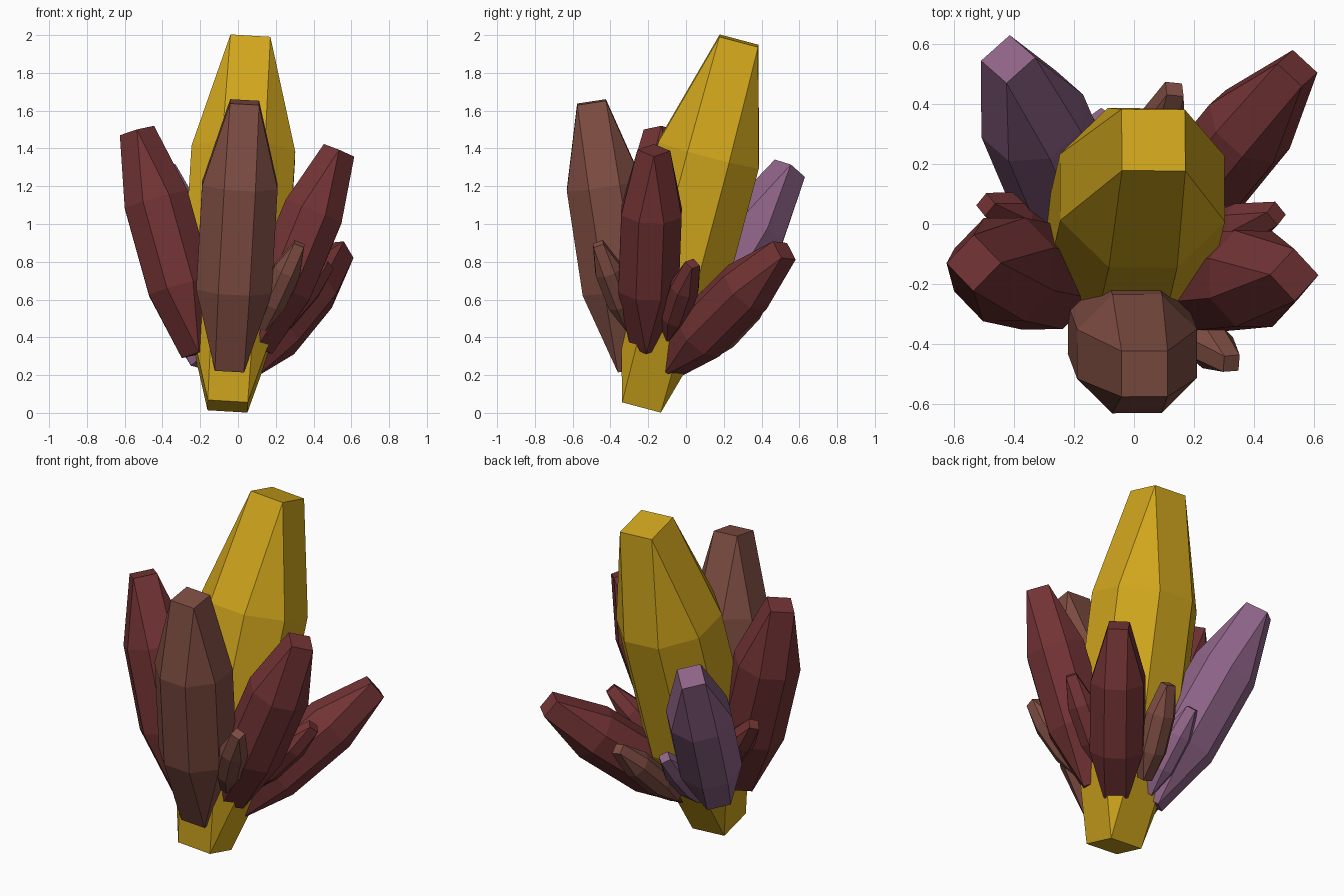
import bpy, bmesh, math
from mathutils import Vector, Matrix

if "Cube" in bpy.data.objects:
    bpy.data.objects.remove(bpy.data.objects["Cube"])

COLORS = {
    "yellow": (0.63, 0.38, 0.012, 1),
    "brown": (0.21, 0.075, 0.055, 1),
    "maroon": (0.17, 0.033, 0.035, 1),
    "purple": (0.27, 0.125, 0.24, 1),
}
MATS = {}
for key, col in COLORS.items():
    MATS[key] = bpy.data.materials.new(key + "_crystal")
    MATS[key].diffuse_color = col


def ring(bm, n, radius, z):
    """Regular n-sided ring, starting half a step round so its sides face the axes."""
    step = 2 * math.pi / n
    return [bm.verts.new((radius * math.cos(step * (i + 0.5)),
                          radius * math.sin(step * (i + 0.5)), z)) for i in range(n)]


def crystal(name, color, base, tip, width, roll=0):
    """Eight-sided shaft closing through chamfered ends to small square caps."""
    base, tip = Vector(base), Vector(tip)
    axis = tip - base
    length = axis.length
    r_oct = width / 2 / math.cos(math.pi / 8)
    r_cap = width * 0.385 / math.sqrt(2)
    bm = bmesh.new()
    bottom = ring(bm, 4, r_cap, 0)
    low = ring(bm, 8, r_oct, length * 0.30)
    high = ring(bm, 8, r_oct, length * 0.69)
    top = ring(bm, 4, r_cap, length)
    # caps and shaft
    bm.faces.new(bottom)
    bm.faces.new(top)
    for i in range(8):
        k = (i + 1) % 8
        bm.faces.new((low[i], low[k], high[k], high[i]))
    # chamfered ends: a triangle at each cap corner, a quad along each cap side
    for cap, octa in ((bottom, low), (top, high)):
        for j in range(4):
            bm.faces.new((cap[j], octa[2 * j], octa[2 * j + 1]))
            bm.faces.new((cap[j], octa[2 * j + 1], octa[(2 * j + 2) % 8], cap[(j + 1) % 4]))
    bmesh.ops.recalc_face_normals(bm, faces=bm.faces)
    mesh = bpy.data.meshes.new(name)
    bm.to_mesh(mesh)
    bm.free()
    mesh.materials.append(MATS[color])
    obj = bpy.data.objects.new(name, mesh)
    turn = Vector((0, 0, 1)).rotation_difference(axis).to_matrix().to_4x4()
    obj.matrix_world = (Matrix.Translation(base) @ turn
                        @ Matrix.Rotation(math.radians(roll), 4, 'Z'))
    bpy.context.collection.objects.link(obj)


# central crystal
crystal("main_crystal", "yellow", (-0.055, -0.235, 0.035), (0.065, 0.28, 1.97), 0.55)

# large crystals around it
crystal("front_crystal", "brown", (-0.045, -0.285, 0.23), (0.035, -0.50, 1.645), 0.40)
crystal("left_crystal", "maroon", (-0.207, -0.20, 0.315), (-0.535, -0.13, 1.495), 0.345, 45)
crystal("right_crystal", "maroon", (0.10, -0.21, 0.345), (0.535, -0.17, 1.39), 0.32, 45)
crystal("back_right_crystal", "maroon", (0.03, -0.11, 0.23), (0.545, 0.52, 0.86), 0.29, 45)
crystal("back_left_crystal", "purple", (-0.16, -0.06, 0.27), (-0.42, 0.55, 1.295), 0.34, 45)

# small shards between them
crystal("left_shard", "maroon", (-0.175, -0.035, 0.44), (-0.495, 0.065, 0.845), 0.145, 45)
crystal("right_shard", "maroon", (0.13, -0.10, 0.39), (0.475, 0.035, 0.79), 0.15, 45)
crystal("back_shard", "brown", (0.0, 0.09, 0.29), (0.135, 0.45, 0.676), 0.15)
crystal("front_right_shard", "brown", (0.12, -0.29, 0.45), (0.325, -0.465, 0.895), 0.145)
crystal("back_left_shard", "purple", (-0.10, 0.0, 0.28), (-0.11, 0.36, 0.655), 0.14, 45)

for m in bpy.data.materials:
    if m.users and not m.is_grease_pencil:
        m.use_nodes = True
        m.node_tree.nodes["Principled BSDF"].inputs["Base Color"].default_value = m.diffuse_color
